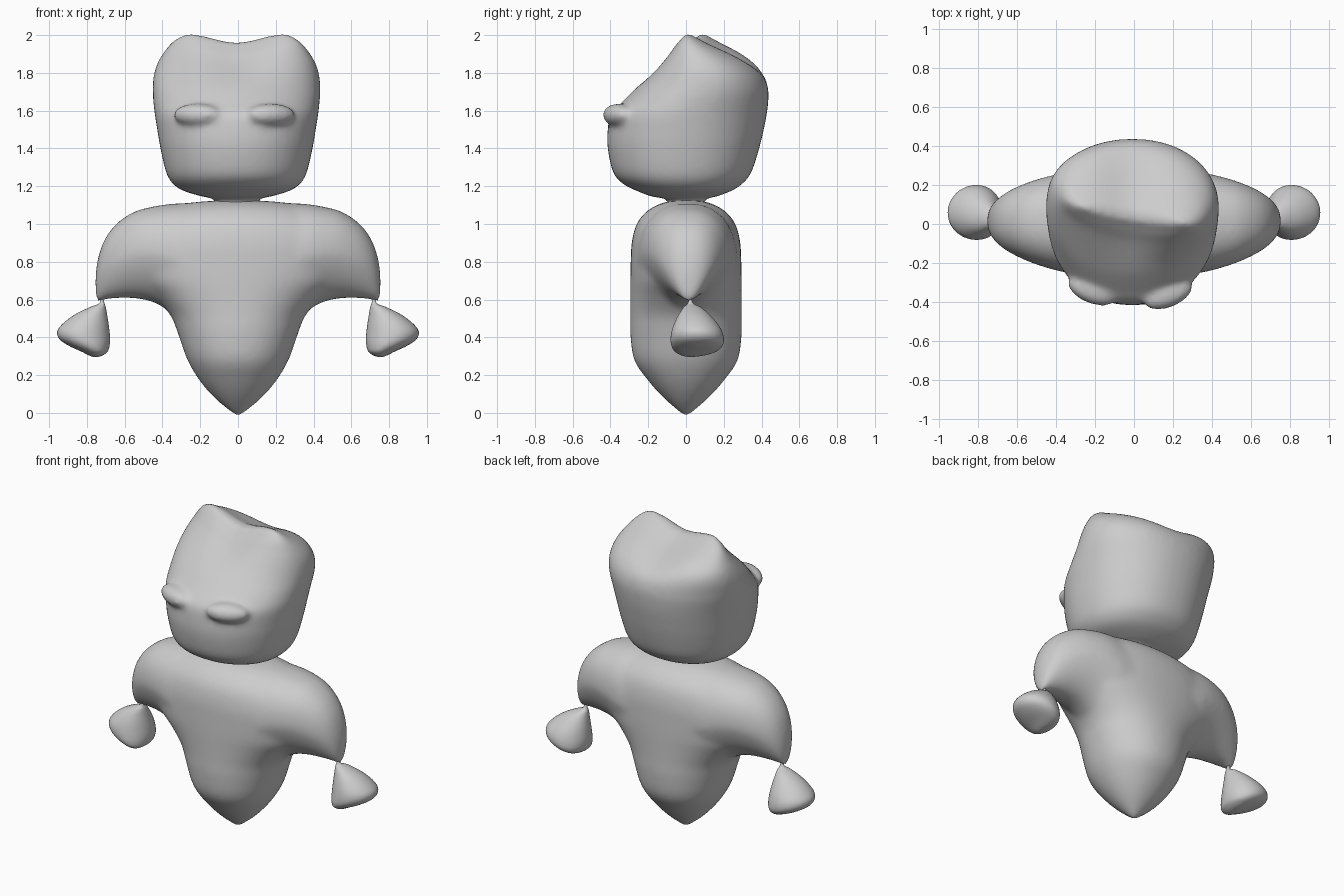
import bpy, bmesh, math
from mathutils import Matrix, Vector

cube = bpy.data.objects.get("Cube")
if cube:
    bpy.data.objects.remove(cube)

clay = bpy.data.materials.new("grey_clay")
clay.use_nodes = True
clay.diffuse_color = (0.61, 0.61, 0.61, 1)
clay.node_tree.nodes["Principled BSDF"].inputs["Base Color"].default_value = (0.61, 0.61, 0.61, 1)


def dense(rings, steps=4):
    """Add smooth in-between rings along a spline."""
    out = []
    for i in range(len(rings) - 1):
        quad = [rings[max(0, min(len(rings) - 1, i + k))] for k in (-1, 0, 1, 2)]
        for s in range(steps):
            t = s / steps
            out.append([b + t / 2 * (c - a + t * (2 * a - 5 * b + 4 * c - d
                                                  + t * (3 * (b - c) + d - a)))
                        for a, b, c, d in zip(*quad)])
    return out + [rings[-1]]


def loft(bm, rings, place, power=2.0, sides=48):
    """Skin closed rings (pos, min_u, max_u, min_v, max_v) with rounded outlines."""
    rows = []
    for pos, u0, u1, v0, v1 in dense(rings):
        row = []
        for i in range(sides):
            a = math.tau * i / sides
            c, s = math.cos(a), math.sin(a)
            u = math.copysign(abs(c) ** (2 / power), c)
            v = math.copysign(abs(s) ** (2 / power), s)
            row.append(bm.verts.new(place(pos, (u0 + u1 + (u1 - u0) * u) / 2,
                                          (v0 + v1 + (v1 - v0) * v) / 2, v)))
        rows.append(row)
    for a, b in zip(rows, rows[1:]):
        for i in range(sides):
            j = (i + 1) % sides
            bm.faces.new((a[i], a[j], b[j], b[i]))
    # Strip caps follow curved end rings
    for row in (rows[0], rows[-1]):
        for i in range(sides // 2):
            corners = (row[i], row[i + 1], row[-i - 1], row[-i])
            bm.faces.new(list(dict.fromkeys(corners)))


def upright(z, x, y, v):
    return Vector((x, y, z))


def finish(name, bm, rounds=0):
    """Make the object; with rounds, fuse its parts and soften the joins."""
    bmesh.ops.recalc_face_normals(bm, faces=bm.faces)
    mesh = bpy.data.meshes.new(name)
    bm.to_mesh(mesh)
    bm.free()
    mesh.shade_smooth()
    mesh.materials.append(clay)
    obj = bpy.data.objects.new(name, mesh)
    bpy.context.collection.objects.link(obj)
    if rounds:
        fuse = obj.modifiers.new("fuse", 'REMESH')
        fuse.mode = 'VOXEL'
        fuse.voxel_size = 0.014
        fuse.use_smooth_shade = True
        soften = obj.modifiers.new("soften", 'SMOOTH')
        soften.factor = 0.5
        soften.iterations = rounds


# Body: pointed torso, z and half sizes in x and y
bm = bmesh.new()
torso = [(-.022, .004, .004), (.03, .07, .065), (.09, .135, .13), (.17, .203, .2),
         (.28, .268, .275), (.42, .318, .295), (.52, .36, .295), (.62, .45, .295),
         (.7, .54, .295), (.8, .59, .293), (.9, .59, .288), (1.0, .52, .262),
         (1.07, .41, .205), (1.11, .27, .13), (1.125, .1, .06)]
loft(bm, [(z, -x, x, -y, y) for z, x, y in torso], upright, 2.1)


# Shoulders: x, bottom, top and half depth, mirrored
def sideways(x, y, z, v):
    # The underside is narrower than the top
    return Vector((x, y * (0.75 + 0.25 * min(1, v + 1)) + 0.02 * abs(x), z))


arm = [(0, .45, 1.118, .278), (.15, .45, 1.116, .275), (.3, .49, 1.11, .264),
       (.38, .55, 1.104, .252), (.46, .59, 1.09, .232), (.55, .607, 1.065, .202),
       (.64, .607, 1.005, .16), (.7, .6, .93, .118), (.735, .59, .845, .078),
       (.754, .58, .75, .038)]
both = [(-x, b, t, d) for x, b, t, d in reversed(arm[1:])] + arm
loft(bm, [(x, -d, d, b, t) for x, b, t, d in both], sideways, 2.3)
finish("body", bm, 22)

# Hands: drop shapes hanging from thin wrists
drop = [(.65, .722, .738, .008), (.585, .708, .732, .012), (.56, .7, .785, .045),
        (.52, .693, .865, .082), (.47, .685, .93, .116), (.43, .68, .957, .134),
        (.39, .677, .945, .141), (.355, .68, .895, .135), (.325, .69, .83, .11),
        (.305, .715, .79, .065), (.297, .74, .77, .02)]
for side, name in ((1, "left_hand"), (-1, "right_hand")):
    bm = bmesh.new()
    rings = []
    for z, x0, x1, d in drop:
        y = 0.02 + 0.28 * d
        rings.append((z, x0 * side, x1 * side, y - d, y + d))
    loft(bm, rings, upright)
    finish(name, bm)


# Head: z, half width, front and back, with a dip between two ear peaks
def crown(z, x, y, v):
    t = min(1, max(0, (z - 1.7) / 0.27))
    t = t * t * (3 - 2 * t)
    return Vector((x - 0.008, y - 0.16 * x * t, z - 0.055 * t * math.exp(-(x / 0.17) ** 2)))


bm = bmesh.new()
head = [(1.08, .12, -.1, .1), (1.13, .115, -.1, .1), (1.145, .18, -.18, .16),
        (1.175, .28, -.26, .24), (1.21, .335, -.33, .295), (1.27, .372, -.385, .345),
        (1.4, .403, -.415, .388), (1.5, .42, -.415, .412), (1.58, .433, -.4, .428),
        (1.64, .44, -.345, .435), (1.7, .444, -.285, .437), (1.78, .44, -.205, .42),
        (1.85, .42, -.14, .375), (1.91, .385, -.085, .29), (1.955, .35, -.045, .195),
        (1.99, .31, -.005, .12), (2.014, .26, .02, .075)]
loft(bm, [(z, -x, x, y0, y1) for z, x, y0, y1 in head], crown, 2.15)

# Brow ridges, sunk into the face
for side, x, y in ((-1, -.215, -.34), (1, .175, -.36)):
    place = (Matrix.Translation((x, y, 1.578))
             @ Matrix.Rotation(side * .38, 4, 'Z')
             @ Matrix.Diagonal((.135, .07, .06, 1)))
    bmesh.ops.create_uvsphere(bm, u_segments=24, v_segments=16, radius=1, matrix=place)
finish("head", bm, 16)
